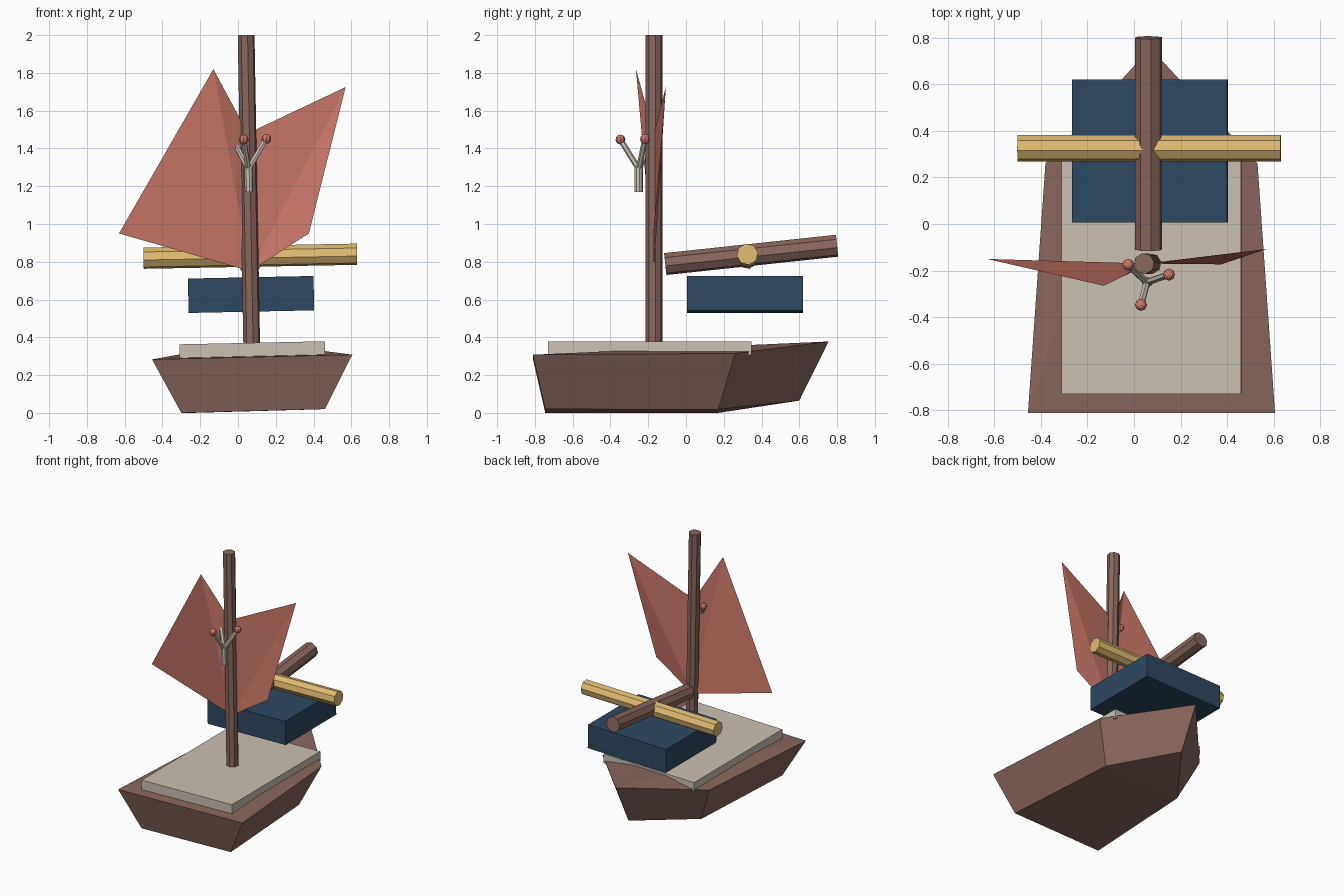
import bpy, bmesh, math
from mathutils import Vector, Matrix

if "Cube" in bpy.data.objects:
    bpy.data.objects.remove(bpy.data.objects["Cube"])

ROLL = math.radians(-1.2)  # the whole boat leans slightly to one side


def material(name, rgb):
    m = bpy.data.materials.new(name)
    m.diffuse_color = (*rgb, 1)
    m.use_nodes = True
    m.node_tree.nodes["Principled BSDF"].inputs["Base Color"].default_value = m.diffuse_color
    return m


BROWN = material("brown wood", (0.25, 0.135, 0.11))
CREAM = material("cream", (0.60, 0.53, 0.45))
NAVY = material("navy blue", (0.027, 0.065, 0.12))
GOLD = material("gold", (0.75, 0.50, 0.17))
RED = material("coral red", (0.60, 0.185, 0.14))


def finish(name, bm, mat, fix_normals=True):
    if fix_normals:
        bmesh.ops.recalc_face_normals(bm, faces=bm.faces)
    me = bpy.data.meshes.new(name)
    bm.to_mesh(me)
    bm.free()
    me.materials.append(mat)
    ob = bpy.data.objects.new(name, me)
    bpy.context.collection.objects.link(ob)
    return ob


def mesh(name, verts, faces, mat):
    bm = bmesh.new()
    vs = [bm.verts.new(v) for v in verts]
    for f in faces:
        bm.faces.new([vs[i] for i in f])
    return finish(name, bm, mat)


def box(name, centre, size, mat):
    bm = bmesh.new()
    m = Matrix.Translation(centre) @ Matrix.Rotation(ROLL, 4, 'Y') @ Matrix.Diagonal((*size, 1))
    bmesh.ops.create_cube(bm, size=1, matrix=m)
    return finish(name, bm, mat)


def rod(name, a, b, r, mat, sides=8, twist=0.17):
    a, b = Vector(a), Vector(b)
    d = b - a
    m = (Matrix.Translation((a + b) / 2) @ d.to_track_quat('Z', 'Y').to_matrix().to_4x4()
         @ Matrix.Rotation(twist, 4, 'Z'))
    bm = bmesh.new()
    bmesh.ops.create_cone(bm, cap_ends=True, segments=sides, radius1=r, radius2=r,
                          depth=d.length, matrix=m)
    return finish(name, bm, mat)


# Hull: square stern, pointed bow, triangulated top
mesh("hull",
     [(-0.455, -0.81, 0.283), (0.605, -0.81, 0.308), (0.53, 0.26, 0.315),
      (0.07, 0.755, 0.378), (-0.38, 0.26, 0.292),
      (-0.30, -0.745, 0.0), (0.46, -0.745, 0.02), (0.40, 0.17, 0.018),
      (0.07, 0.60, 0.065), (-0.25, 0.17, 0.0)],
     [(0, 1, 3), (1, 2, 3), (0, 3, 4),
      (0, 5, 6, 1), (1, 6, 7, 2), (2, 7, 8, 3), (3, 8, 9, 4), (4, 9, 5, 0),
      (5, 9, 7, 6), (9, 8, 7)], BROWN)

# Deck slab and floating blue block
box("deck", (0.075, -0.192, 0.335), (0.77, 1.076, 0.072), CREAM)
box("blue_block", (0.069, 0.313, 0.627), (0.665, 0.615, 0.182), NAVY)

# Mast and the two crossed poles
rod("mast", (0.073, -0.17, 0.33), (0.043, -0.17, 2.0), 0.045, BROWN)
rod("long_pole", (0.063, -0.11, 0.788), (0.063, 0.80, 0.885), 0.059, BROWN)
rod("gold_pole", (-0.50, 0.325, 0.819), (0.63, 0.325, 0.840), 0.057, GOLD)

# Sails: thin quads sharing the mast axis
foot, head = (0.065, -0.17, 0.75), (0.052, -0.17, 1.48)
mesh("left_sail", [foot, head, (-0.13, -0.265, 1.82), (-0.63, -0.15, 0.95)],
     [(0, 1, 2), (0, 2, 3)], RED)
mesh("right_sail", [foot, (0.375, -0.173, 0.95), (0.57, -0.107, 1.725), head],
     [(0, 1, 2), (0, 2, 3)], RED)

# Three-pronged ornament with round tips in front of the mast
rod("ornament_stem", (0.058, -0.25, 1.17), (0.055, -0.25, 1.30), 0.022, CREAM)
for i, tip in enumerate([(-0.025, -0.175, 1.443), (0.15, -0.217, 1.45), (0.03, -0.347, 1.447)]):
    rod(f"ornament_prong_{i + 1}", (0.055, -0.25, 1.29), tip, 0.015, CREAM, 6)
    bm = bmesh.new()
    bmesh.ops.create_uvsphere(bm, u_segments=8, v_segments=6, radius=0.026,
                              matrix=Matrix.Translation(tip))
    finish(f"ornament_ball_{i + 1}", bm, RED)
